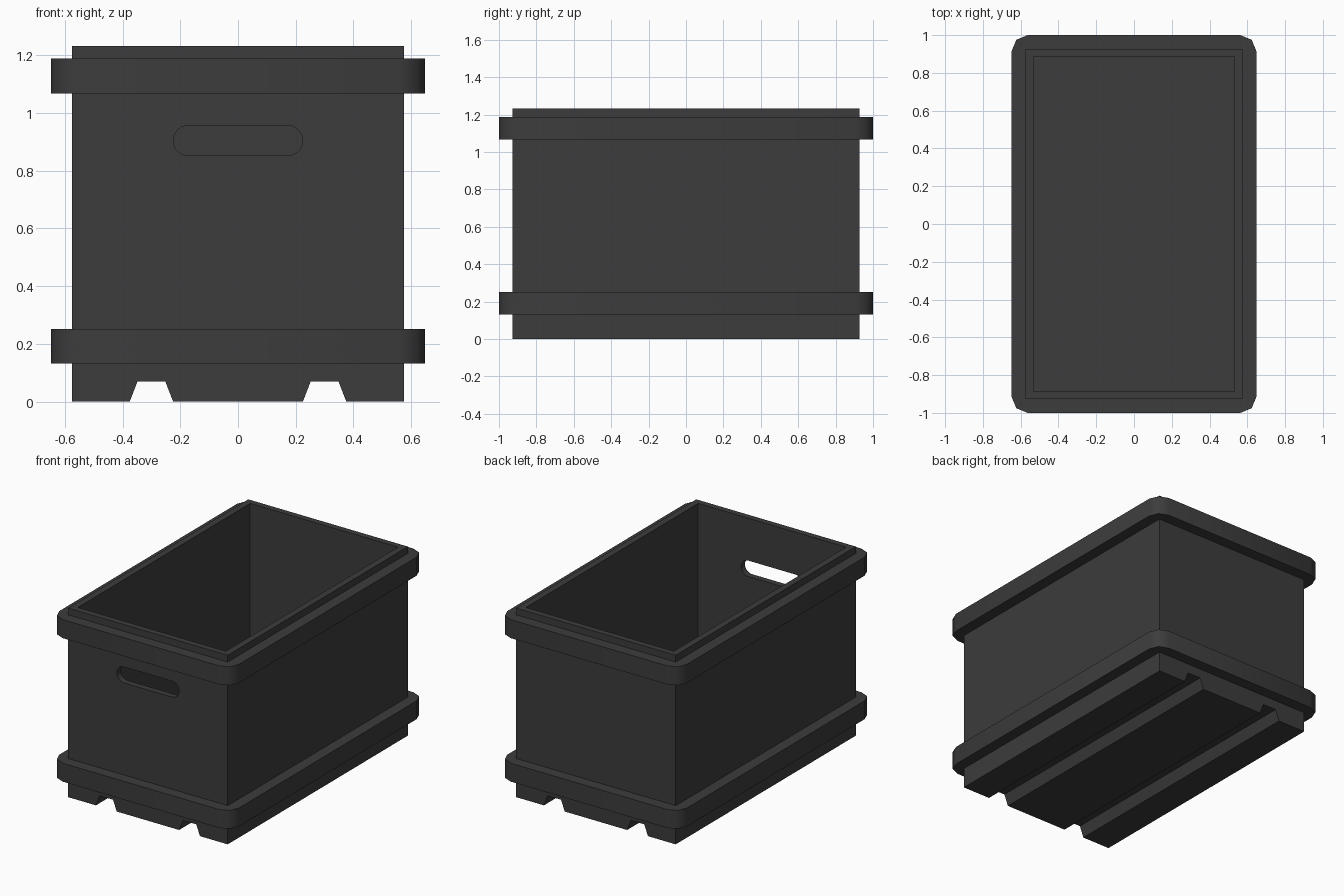
import bpy, bmesh, math
from mathutils import Vector

if "Cube" in bpy.data.objects:
    bpy.data.objects.remove(bpy.data.objects["Cube"])

mat = bpy.data.materials.new("dark_plastic")
mat.diffuse_color = (0.045, 0.045, 0.045, 1)
mat.use_nodes = True
mat.node_tree.nodes["Principled BSDF"].inputs["Base Color"].default_value = mat.diffuse_color


def to_object(bm, name):
    bmesh.ops.recalc_face_normals(bm, faces=bm.faces)
    mesh = bpy.data.meshes.new(name)
    bm.to_mesh(mesh)
    bm.free()
    obj = bpy.data.objects.new(name, mesh)
    obj.data.materials.append(mat)
    bpy.context.collection.objects.link(obj)
    return obj


def prism_y(name, profile, y0, y1):
    """Extrude an (x, z) outline along y."""
    bm = bmesh.new()
    face = bm.faces.new([bm.verts.new((x, y0, z)) for x, z in profile])
    ext = bmesh.ops.extrude_face_region(bm, geom=[face])
    verts = [v for v in ext["geom"] if isinstance(v, bmesh.types.BMVert)]
    bmesh.ops.translate(bm, verts=verts, vec=(0, y1 - y0, 0))
    return to_object(bm, name)


def cut(obj, cutter):
    cutter.hide_render = True
    mod = obj.modifiers.new("cut", 'BOOLEAN')
    mod.operation, mod.solver, mod.object = 'DIFFERENCE', 'EXACT', cutter
    bpy.context.view_layer.objects.active = obj
    bpy.ops.object.modifier_apply(modifier=mod.name)
    bpy.data.objects.remove(cutter)


def smooth(obj):
    bpy.ops.object.select_all(action='DESELECT')
    obj.select_set(True)
    bpy.context.view_layer.objects.active = obj
    bpy.ops.object.shade_smooth_by_angle(angle=math.radians(50))


# Body with two trapezoid grooves running under the base
HX, HY, TOP = 0.575, 0.927, 1.232
right = [(0.225, 0), (0.252, 0.07), (0.348, 0.07), (0.375, 0), (HX, 0), (HX, TOP)]
body = prism_y("crate_body", right + [(-x, z) for x, z in reversed(right)], -HY, HY)

# Open interior
IX, IY, FLOOR = 0.533, 0.887, 0.12
cut(body, prism_y("cavity_cutter",
                  [(-IX, FLOOR), (IX, FLOOR), (IX, 1.5), (-IX, 1.5)], -IY, IY))

# Hand slot through the front wall only
R, CX, CZ, N = 0.052, 0.172, 0.904, 12
slot = []
for side in (1, -1):
    for i in range(N + 1):
        a = math.pi * (i / N - 0.5)
        slot.append((side * (CX + R * math.cos(a)), CZ + side * R * math.sin(a)))
cut(body, prism_y("slot_cutter", slot, -1.2, -0.7))
smooth(body)


# Reinforcing bands with two-segment rounded corners
def band(name, z0, z1, hx=0.648, hy=1.0, r=0.085):
    bm = bmesh.new()
    rings = []
    for z in (z0, z1):
        outer, inner = [], []
        for k, (sx, sy) in enumerate(((1, 1), (-1, 1), (-1, -1), (1, -1))):
            for j in range(3):
                a = math.pi / 2 * (k + j / 2)
                outer.append(bm.verts.new((sx * (hx - r) + r * math.cos(a),
                                           sy * (hy - r) + r * math.sin(a), z)))
            inner.append(bm.verts.new((sx * (HX - 0.01), sy * (HY - 0.01), z)))
        for k in range(4):
            n = (k + 1) % 4
            bm.faces.new(outer[3 * k:3 * k + 3] + [inner[k]])
            bm.faces.new((outer[3 * k + 2], outer[3 * n], inner[n], inner[k]))
        rings.append((outer, inner))
    for lo, hi in zip(*rings):
        for i in range(len(lo)):
            j = (i + 1) % len(lo)
            bm.faces.new((lo[i], lo[j], hi[j], hi[i]))
    smooth(to_object(bm, name))


band("lower_band", 0.132, 0.252)
band("upper_band", 1.067, 1.188)
